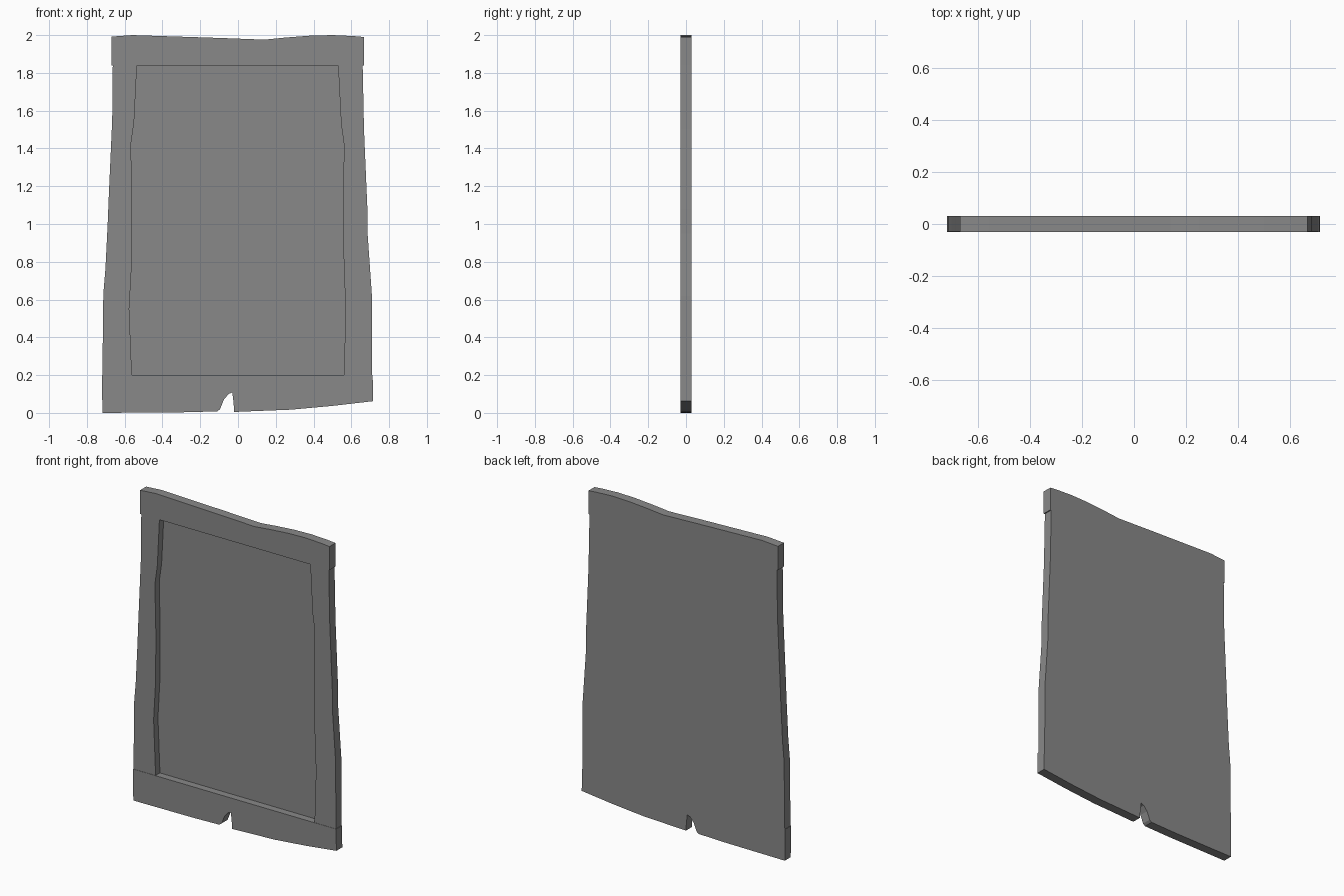
import bpy
import bmesh

cube = bpy.data.objects.get("Cube")
if cube:
    bpy.data.objects.remove(cube, do_unlink=True)

grey = bpy.data.materials.new("weathered_grey")
grey.use_nodes = True
colour = (0.25, 0.25, 0.25, 1)
grey.diffuse_color = colour
grey.node_tree.nodes["Principled BSDF"].inputs["Base Color"].default_value = colour

FRONT, BACK = -0.03, 0.03
RAIL_LOW, RAIL_HIGH = 0.2, 1.84


def board(name, outline, front=FRONT, back=BACK):
    """Extrude an x-z outline from front to back."""
    bm = bmesh.new()
    face = bm.faces.new([bm.verts.new((x, front, z)) for x, z in outline])
    result = bmesh.ops.extrude_face_region(bm, geom=[face])
    for v in result["geom"]:
        if isinstance(v, bmesh.types.BMVert):
            v.co.y = back
    bmesh.ops.recalc_face_normals(bm, faces=bm.faces)
    mesh = bpy.data.meshes.new(name)
    bm.to_mesh(mesh)
    bm.free()
    mesh.materials.append(grey)
    obj = bpy.data.objects.new(name, mesh)
    bpy.context.collection.objects.link(obj)
    return obj


# Wavy stile edges, listed from top to bottom
right_outer = [(-0.663, RAIL_HIGH), (-0.666, 1.55), (-0.684, 1.15), (-0.69, 1.0),
               (-0.702, 0.76), (-0.713, 0.63), (-0.718, RAIL_LOW)]
right_inner = [(-0.535, RAIL_HIGH), (-0.55, 1.54), (-0.567, 1.42), (-0.56, 1.1),
               (-0.562, 0.8), (-0.576, 0.55), (-0.562, RAIL_LOW)]
left_outer = [(0.66, RAIL_HIGH), (0.667, 1.5), (0.685, 1.08), (0.686, 0.95),
              (0.702, 0.72), (0.709, 0.62), (0.71, RAIL_LOW)]
left_inner = [(0.53, RAIL_HIGH), (0.546, 1.53), (0.561, 1.42), (0.557, 1.1),
              (0.56, 0.8), (0.57, 0.53), (0.56, RAIL_LOW)]

board("right_stile", right_outer + right_inner[::-1], FRONT + 0.002)
board("left_stile", left_outer + left_inner[::-1], FRONT + 0.002)

# Thin panel recessed deep inside the frame
board("back_panel", right_inner + left_inner[::-1], 0.016)

# Top rail with a shallow dip
board("top_rail", [(-0.67, RAIL_HIGH), (0.667, RAIL_HIGH), (0.667, 1.99), (0.61, 1.995),
                   (0.5, 2.0), (0.38, 1.997), (0.25, 1.987), (0.14, 1.976),
                   (-0.1, 1.985), (-0.56, 2.0), (-0.67, 1.992)])

# Bottom rail with a notch and a worn, rising corner
board("bottom_rail", [(0.713, RAIL_LOW), (-0.72, RAIL_LOW), (-0.718, 0.0), (-0.3, 0.003),
                      (-0.11, 0.008), (-0.095, 0.02), (-0.075, 0.07), (-0.05, 0.1),
                      (-0.03, 0.108), (-0.024, 0.06), (-0.02, 0.005), (0.1, 0.01),
                      (0.28, 0.017), (0.5, 0.037), (0.715, 0.062)])
